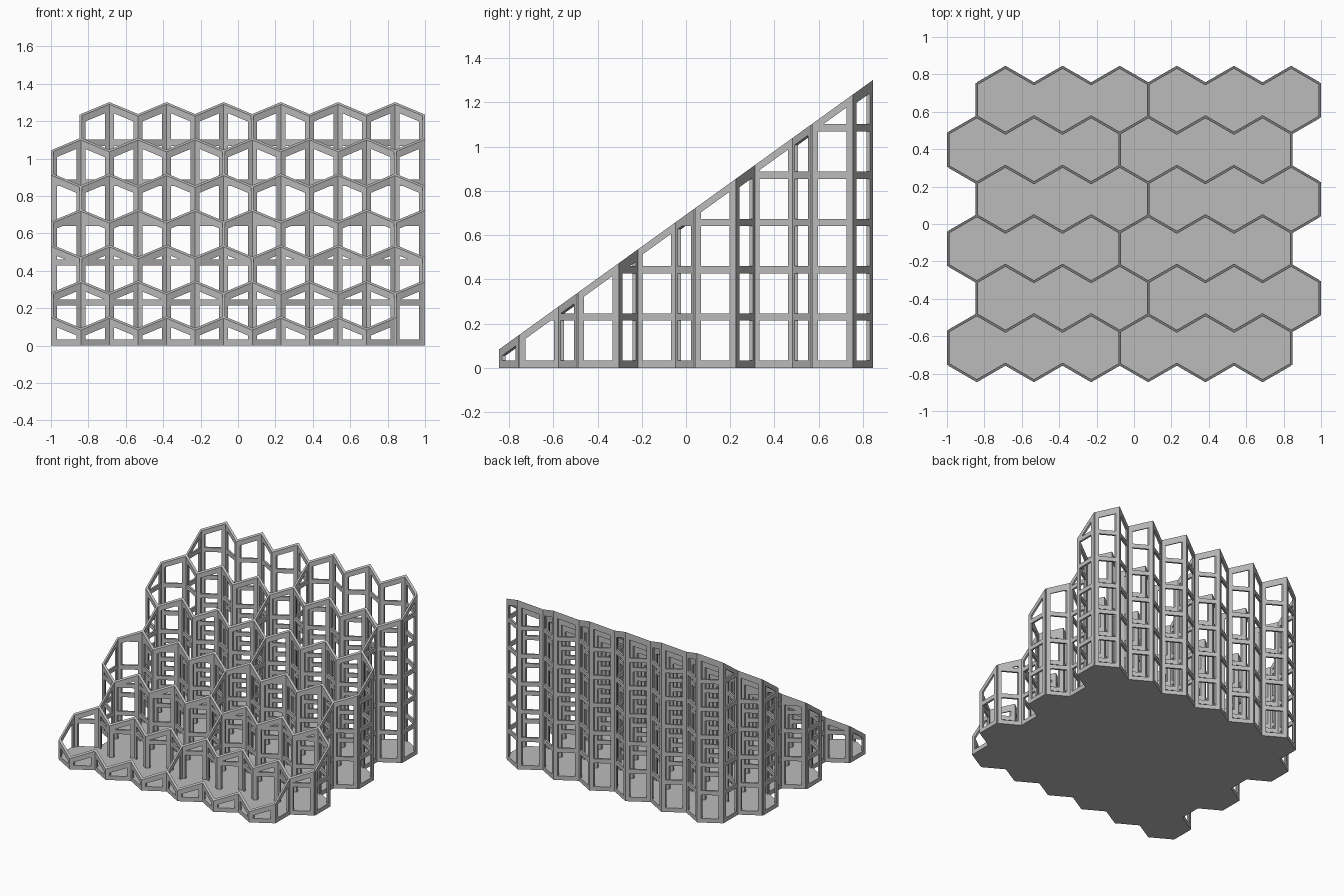
import bpy, bmesh, math
from mathutils import Vector

if "Cube" in bpy.data.objects:
    bpy.data.objects.remove(bpy.data.objects["Cube"])

THICK = 0.014                       # wall thickness
CELL = (2 - THICK) / 6.5            # width of one hexagonal cell
SIDE = CELL / math.sqrt(3)
ROWS = 6
POST, RAIL, FLOOR = 0.028, 0.038, 0.032
PITCH, OPENING = 0.2138, 0.181      # window spacing and window height
Y_MAX, Z_LOW, Z_HIGH = 0.844, 0.084, 1.30
SLOPE = (Z_HIGH - Z_LOW) / (2 * Y_MAX)

grey = bpy.data.materials.new("light grey")
grey.use_nodes = True
colour = (0.5, 0.5, 0.5, 1)
grey.diffuse_color = colour
grey.node_tree.nodes["Principled BSDF"].inputs["Base Color"].default_value = colour


def top_height(y):
    return (Z_LOW + Z_HIGH) / 2 + SLOPE * y


def finish(bm, name):
    bmesh.ops.recalc_face_normals(bm, faces=bm.faces[:])
    mesh = bpy.data.meshes.new(name)
    bm.to_mesh(mesh)
    bm.free()
    mesh.materials.append(grey)
    obj = bpy.data.objects.new(name, mesh)
    bpy.context.collection.objects.link(obj)
    return obj


def cut(bm, point, normal, clear=False):
    geom = bm.verts[:] + bm.edges[:] + bm.faces[:]
    bmesh.ops.bisect_plane(bm, geom=geom, dist=1e-5, plane_co=point,
                           plane_no=normal, clear_outer=clear)


def lattice_wall(name, path, push):
    """Windowed wall along a path, sloped on top, thickened along push."""
    bm = bmesh.new()
    for a, b in zip(path, path[1:]):
        a, b = Vector(a) - push / 2, Vector(b) - push / 2
        step = (b - a).normalized() * POST
        stops = [a, a + step, b - step, b]
        for i in range(3):
            p, q = stops[i], stops[i + 1]
            up = Vector((0, 0, 1.5))
            face = bm.faces.new([bm.verts.new(v) for v in (p, q, q + up, p + up)])
            face.material_index = int(i == 1)      # marks the windowed strip
    bmesh.ops.remove_doubles(bm, verts=bm.verts[:], dist=1e-5)

    # Sloped top edge and the rail lines
    tilt = Vector((0, -SLOPE, 1)).normalized()
    cut(bm, (0, 0, top_height(0)), tilt, True)
    cut(bm, (0, 0, top_height(0) - RAIL), tilt)
    for k in range(ROWS):
        base = FLOOR + k * PITCH
        for z in (base, base + OPENING):
            cut(bm, (0, 0, z), (0, 0, 1))

    # Open the windows
    openings = []
    for f in bm.faces:
        c = f.calc_center_median()
        in_band = c.z > FLOOR and (c.z - FLOOR) % PITCH < OPENING
        if f.material_index and in_band and c.z < top_height(c.y) - RAIL:
            openings.append(f)
        f.material_index = 0
    bmesh.ops.delete(bm, geom=openings, context='FACES')

    # Thicken, keeping the top in the sloped plane
    new = bmesh.ops.extrude_face_region(bm, geom=bm.faces[:])["geom"]
    for v in new:
        if isinstance(v, bmesh.types.BMVert):
            on_top = abs(v.co.z - top_height(v.co.y)) < 1e-4
            v.co += push
            if on_top:
                v.co.z += SLOPE * push.y
    return finish(bm, name)


def row_y(row):
    return (row - 2.5) * 1.5 * SIDE


def corner(line, i):
    """Corner i of the zigzag in front of the given row."""
    drop = SIDE / 2 if (i + line) % 2 == 0 else SIDE
    return Vector(((i / 2 - 3.25) * CELL, row_y(line) - drop, 0))


# Zigzag walls between the rows
for line in range(ROWS + 1):
    first = 1 if line == ROWS else 0
    last = 12 if line == 0 else 13
    path = [corner(line, i) for i in range(first, last + 1)]
    lattice_wall(f"zigzag_wall_{line + 1}", path,
                 Vector((0, THICK / math.cos(math.radians(30)), 0)))

# End walls and middle dividers, and one floor slab per row
for row in range(ROWS):
    start = row % 2
    reach = Vector((0, SIDE / 2 + THICK * 0.28, 0))
    for part, i in (("right_end", 0), ("divider", 6), ("left_end", 12)):
        x = ((start + i) / 2 - 3.25) * CELL
        mid = Vector((x, row_y(row), 0))
        lattice_wall(f"{part}_wall_{row + 1}", [mid - reach, mid + reach],
                     Vector((THICK, 0, 0)))

    bm = bmesh.new()
    span = range(start, start + 13)
    outline = [corner(row, i) for i in span]
    outline += [corner(row + 1, i) for i in reversed(span)]
    bm.faces.new([bm.verts.new(p) for p in outline])
    new = bmesh.ops.extrude_face_region(bm, geom=bm.faces[:])["geom"]
    for v in new:
        if isinstance(v, bmesh.types.BMVert):
            v.co.z = FLOOR
    finish(bm, f"floor_{row + 1}")
